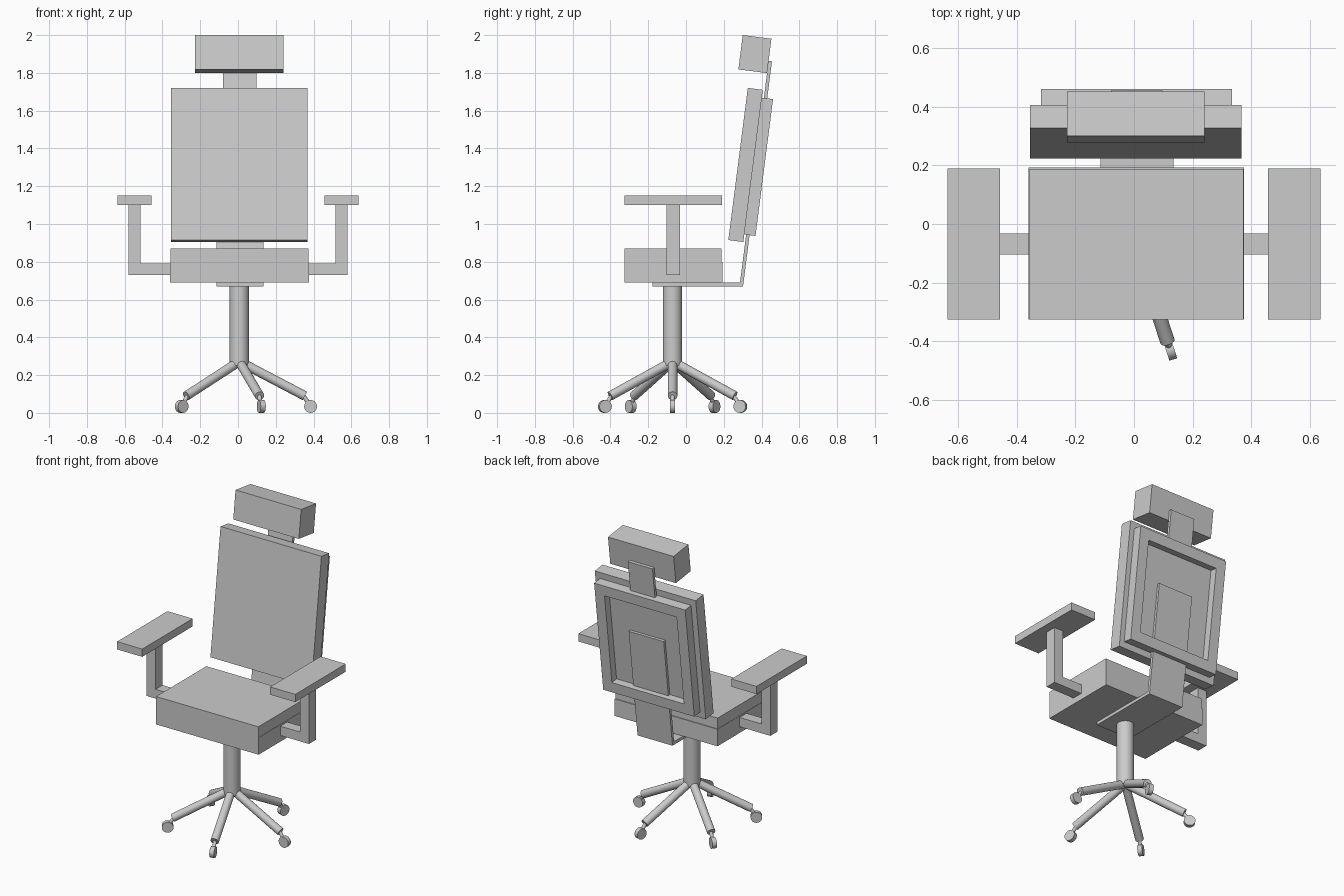
import bpy, bmesh, math
from mathutils import Vector, Matrix

if "Cube" in bpy.data.objects:
    bpy.data.objects.remove(bpy.data.objects["Cube"])

CX = 0.007                      # centre line of seat, back and base
HUB = Vector((CX, -0.071, 0.0))
TILT = Matrix.Translation((0, 0.224, 0.915)) @ Matrix.Rotation(math.radians(-7.3), 4, 'X')


def finish(name, bm, matrix=None):
    bmesh.ops.recalc_face_normals(bm, faces=bm.faces)
    me = bpy.data.meshes.new(name)
    bm.to_mesh(me)
    bm.free()
    ob = bpy.data.objects.new(name, me)
    bpy.context.collection.objects.link(ob)
    if matrix is not None:
        ob.matrix_world = matrix
    return ob


def box_bm(x, y, z):
    bm = bmesh.new()
    bmesh.ops.create_cube(bm, size=1)
    for v in bm.verts:
        v.co = Vector(r[0] + (c + 0.5) * (r[1] - r[0]) for c, r in zip(v.co, (x, y, z)))
    return bm


def box(name, x, y, z, matrix=None):
    return finish(name, box_bm(x, y, z), matrix)


def extrude_profile(name, points, offset):
    bm = bmesh.new()
    face = bm.faces.new([bm.verts.new(p) for p in points])
    ext = bmesh.ops.extrude_face_region(bm, geom=[face], use_keep_orig=True)
    verts = [g for g in ext['geom'] if isinstance(g, bmesh.types.BMVert)]
    bmesh.ops.translate(bm, verts=verts, vec=offset)
    return finish(name, bm)


def rod(name, a, b, radius, segments=24):
    a, b = Vector(a), Vector(b)
    d = b - a
    bm = bmesh.new()
    bmesh.ops.create_cone(bm, cap_ends=True, segments=segments,
                          radius1=radius, radius2=radius, depth=d.length)
    rot = d.to_track_quat('Z', 'Y').to_matrix().to_4x4()
    ob = finish(name, bm, Matrix.Translation((a + b) / 2) @ rot)
    bpy.ops.object.select_all(action='DESELECT')
    ob.select_set(True)
    bpy.context.view_layer.objects.active = ob
    bpy.ops.object.shade_smooth_by_angle(angle=math.radians(35))
    return ob


# Seat: pan and cushion
box("seat_pan", (-0.36, 0.375), (-0.325, 0.193), (0.69, 0.80))
box("seat_cushion", (-0.358, 0.373), (-0.325, 0.188), (0.80, 0.87))

# Armrests: pad on an L-shaped bracket, one per side
for side, s in (("left", -1), ("right", 1)):
    box(side + "_arm_pad", sorted((s * 0.457, s * 0.637)), (-0.325, 0.19), (1.10, 1.15))
    outline = [(0.36, 0.73), (0.58, 0.73), (0.58, 1.10),
               (0.516, 1.10), (0.516, 0.79), (0.36, 0.79)]
    extrude_profile(side + "_arm_bracket", [(s * x, -0.104, z) for x, z in outline], (0, 0.071, 0))

# Bent bar running under the seat and up into the back shell
bar = [(-0.177, 0.67), (0.302, 0.67)]
for v, u in ((0.108, 0.48), (0.090, 0.48), (0.090, -0.215)):
    p = TILT @ Vector((0, v, u))
    bar.append((p.y, p.z))
bar += [(0.282, 0.69), (-0.177, 0.69)]
extrude_profile("back_support_bar", [(-0.115, y, z) for y, z in bar], (0.25, 0, 0))

# Backrest cushion
box("back_cushion", (-0.354, 0.367), (0, 0.08), (0, 0.812), TILT)

# Back shell with a recessed panel on its rear
bm = box_bm((-0.317, 0.334), (0.08, 0.14), (0.04, 0.77))
bm.normal_update()
rear = max(bm.faces, key=lambda f: f.calc_center_median().y)
bmesh.ops.inset_region(bm, faces=[rear], thickness=0.068, use_even_offset=True)
rear_ring = list(rear.verts)
ext = bmesh.ops.extrude_discrete_faces(bm, faces=[rear])
bmesh.ops.translate(bm, verts=ext['faces'][0].verts[:], vec=(0, -0.048, 0))
finish("back_shell", bm, TILT)

# Headrest and its neck
box("headrest_neck", (-0.079, 0.097), (0.091, 0.109), (0.72, 0.968), TILT)
box("headrest", (-0.228, 0.241), (-0.062, 0.091), (0.903, 1.086), TILT)

# Column
rod("column", HUB + Vector((0, 0, 0.25)), HUB + Vector((0, 0, 0.67)), 0.051, 32)

# Five-star base with caster wheels
for i in range(5):
    a = math.radians(72 * i)
    out = Vector((math.cos(a), math.sin(a), 0))
    side = Vector((-math.sin(a), math.cos(a), 0))
    at = lambda r, z: HUB + out * r + Vector((0, 0, z))
    rod(f"base_leg_{i}", at(0.0, 0.272), at(0.347, 0.09), 0.025)
    rod(f"caster_stem_{i}", at(0.335, 0.096), at(0.372, 0.045), 0.011, 12)
    rod(f"caster_wheel_{i}", at(0.377, 0.034) - side * 0.014, at(0.377, 0.034) + side * 0.014, 0.034)
